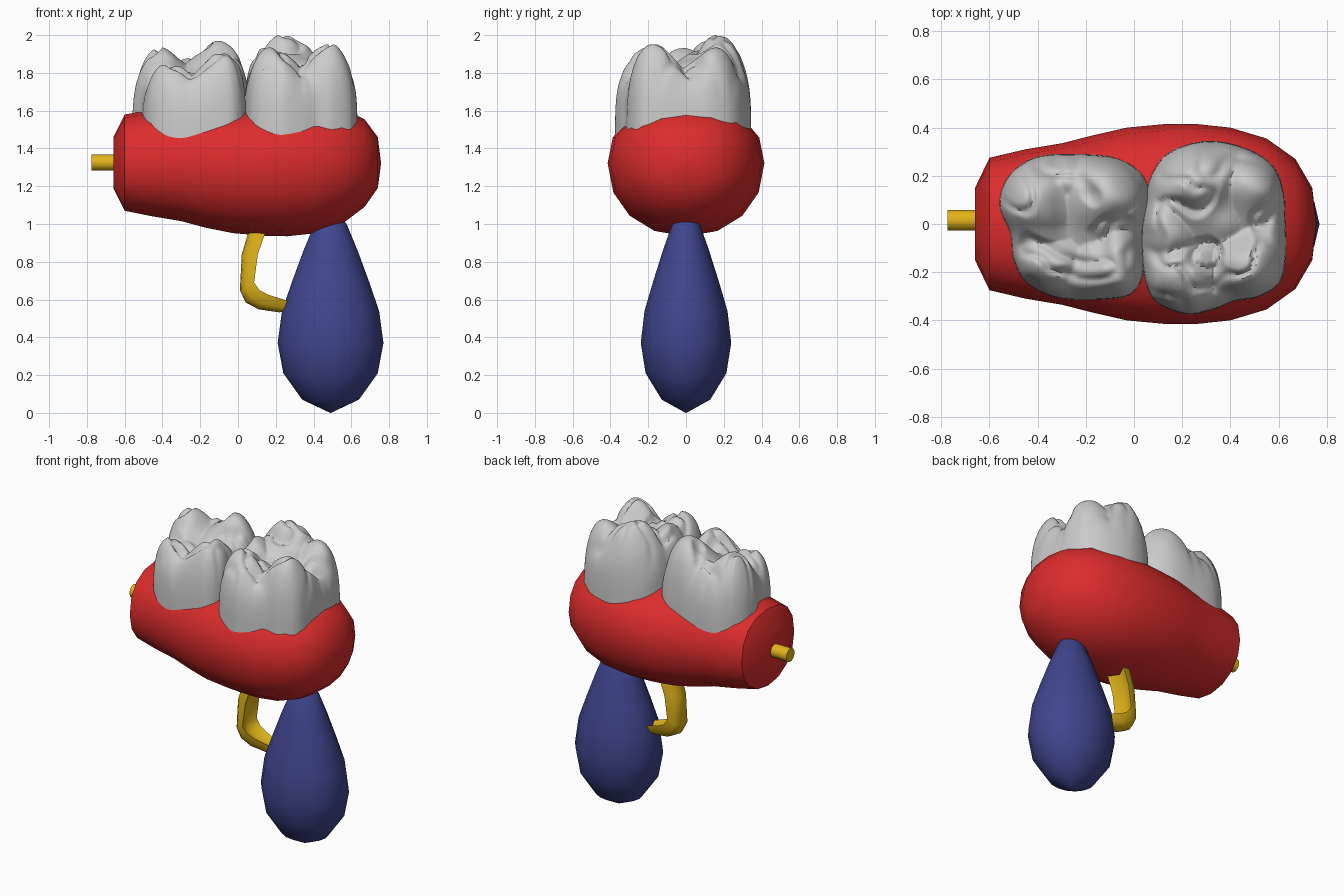
import bpy, math
from mathutils import Vector, noise

if "Cube" in bpy.data.objects:
    bpy.data.objects.remove(bpy.data.objects["Cube"])


def material(name, rgb):
    m = bpy.data.materials.new(name)
    m.diffuse_color = (*rgb, 1)
    m.use_nodes = True
    m.node_tree.nodes["Principled BSDF"].inputs["Base Color"].default_value = m.diffuse_color
    return m


RED = material("red", (0.72, 0.025, 0.025))
BLUE = material("blue", (0.05, 0.06, 0.27))
GOLD = material("gold", (0.76, 0.46, 0.01))


def loft(name, rings, mat=None, angle=50):
    """Skin equal-length rings of points and close both ends."""
    n = len(rings[0])
    verts = [p for r in rings for p in r]
    faces = [(i * n + k, i * n + (k + 1) % n, (i + 1) * n + (k + 1) % n, (i + 1) * n + k)
             for i in range(len(rings) - 1) for k in range(n)]
    faces += [tuple(reversed(range(n))), tuple(range(len(verts) - n, len(verts)))]
    me = bpy.data.meshes.new(name)
    me.from_pydata(verts, [], faces)
    ob = bpy.data.objects.new(name, me)
    bpy.context.collection.objects.link(ob)
    if mat:
        me.materials.append(mat)
    bpy.context.view_layer.objects.active = ob
    ob.select_set(True)
    bpy.ops.object.mode_set(mode='EDIT')
    bpy.ops.mesh.select_all(action='SELECT')
    bpy.ops.mesh.remove_doubles(threshold=0.0002)
    bpy.ops.mesh.normals_make_consistent(inside=False)
    bpy.ops.object.mode_set(mode='OBJECT')
    bpy.ops.object.shade_smooth_by_angle(angle=math.radians(angle))
    ob.select_set(False)
    return ob


def power(v, e):
    return math.copysign(abs(v) ** e, v)


# Gum body: stations of x, half width, bottom z, top z
stations = [(-.66, .15, 1.19, 1.46), (-.60, .275, 1.07, 1.58), (-.45, .31, 1.04, 1.605),
            (-.30, .335, 1.015, 1.61), (-.17, .368, .98, 1.615), (-.03, .40, .952, 1.62),
            (.13, .415, .938, 1.625), (.26, .415, .935, 1.63), (.40, .40, .95, 1.63),
            (.55, .355, 1.0, 1.615), (.67, .27, 1.09, 1.555), (.74, .15, 1.19, 1.46),
            (.757, .004, 1.318, 1.326)]
rings = []
for x, w, lo, hi in stations:
    ring = []
    for k in range(16):
        a = math.tau * k / 16
        c, s = math.cos(a), math.sin(a)
        e = 2 / 2.35 if s > 0 else 2 / 2.1
        ring.append((x, w * power(c, e), 1.322 + power(s, e) * ((hi - 1.322) if s > 0 else (1.322 - lo))))
    rings.append(ring)
loft("gum_body", rings, RED)

# Pear-shaped handle: z, radius along x
pear = [(0, .002), (.07, .15), (.21, .25), (.37, .28), (.54, .257), (.70, .202),
        (.86, .143), (1.0, .085), (1.05, .04)]
loft("handle", [[(.49 + r * math.cos(math.tau * k / 16), .855 * r * math.sin(math.tau * k / 16), z)
                 for k in range(16)] for z, r in pear], BLUE, 60)

# Hooked trigger: outer edge, inner edge, half width; crescent section
hook = [((.06, 1.02), (.17, 1.02), .075), ((.05, .94), (.14, .94), .075),
        ((.02, .84), (.105, .84), .075), ((.01, .65), (.085, .69), .075),
        ((.04, .585), (.115, .648), .07), ((.11, .548), (.17, .622), .062),
        ((.22, .532), (.25, .598), .045), ((.31, .545), (.32, .575), .012)]
section = [(1, 1), (.9, .4), (.5, .08), (0, 0), (-.5, .08), (-.9, .4), (-1, 1), (0, .7)]
rings = []
for outer, inner, w in hook:
    ring = []
    for y, t in section:
        p = Vector(outer).lerp(Vector(inner), t)
        ring.append((p.x, y * w, p.y))
    rings.append(ring)
loft("trigger", rings, GOLD)

# Barrel stub
bpy.ops.mesh.primitive_cylinder_add(vertices=16, radius=.043, depth=.16,
                                    location=(-.695, .015, 1.325), rotation=(0, math.pi / 2, 0))
barrel = bpy.context.object
barrel.name = "barrel"
barrel.data.materials.append(GOLD)
bpy.ops.object.shade_smooth_by_angle()
barrel.select_set(False)


def smooth_outline(pts, steps=8):
    """Closed Catmull-Rom curve through the outline points."""
    out, n = [], len(pts)
    P = [Vector(p) for p in pts]
    for i in range(n):
        a, b, c, d = P[i - 1], P[i], P[(i + 1) % n], P[(i + 2) % n]
        for j in range(steps):
            t = j / steps
            out.append(.5 * (2 * b + (c - a) * t + (2 * a - 5 * b + 4 * c - d) * t * t
                             + (3 * b - a - 3 * c + d) * t ** 3))
    return out


def tooth(name, outline, centre, cusps, top, p, floor=1.765, base=1.36):
    """Crown with rounded shoulders; overlapping hills leave fissures where they meet."""
    c = Vector(centre)
    edge = smooth_outline(outline)

    def height(q):
        w = noise.noise(Vector((q.x * 6, q.y * 6, top))) * .04
        q = Vector((q.x + w, q.y - w))
        h = floor
        for x, y, z, s in cusps:
            d2 = (q.x - x) ** 2 + (q.y - y) ** 2
            h = max(h, floor + (z - floor) * math.exp(-d2 / (s * s)))
        ridge = abs(noise.noise(Vector((q.x * 7, q.y * 7, 3.3))))
        return h - .03 * max(0, 1 - 5 * ridge)

    shell = [(u, (1 - u ** p) ** (1 / p)) for u in [.9 * max(i, .02) / 30 for i in range(31)]]
    v0 = shell[-1][1]
    for i in range(1, 15):
        v = v0 * (1 - i / 14)
        shell.append(((1 - v ** p) ** (1 / p), v))
    rings = []
    for u, v in shell:
        ring = []
        for e in edge:
            q = c + (e - c) * u
            ring.append((q.x, q.y, base + (height(q) - base) * v))
        rings.append(ring)
    k = (top - base) / (max(pt[2] for r in rings for pt in r) - base)
    loft(name, [[(x, y, base + (z - base) * k) for x, y, z in r] for r in rings], None, 60)


# Molars: footprint outline, centre, cusps (x, y, z, spread)
tooth("left_molar",
      [(-.56, .08), (-.52, .2), (-.4, .28), (-.2, .29), (-.06, .27), (.04, .2), (.065, .1),
       (.04, -.05), (.04, -.2), (0, -.28), (-.08, -.31), (-.3, -.31), (-.44, -.25),
       (-.5, -.15), (-.515, -.04)],
      (-.24, -.01),
      [(-.40, -.19, 1.88, .17), (-.04, -.20, 1.96, .17), (-.43, .11, 1.96, .18),
       (-.10, .14, 1.99, .19), (-.27, .19, 1.90, .12)], 1.97, 4.5)
tooth("right_molar",
      [(.63, 0), (.63, -.15), (.6, -.25), (.51, -.305), (.42, -.32), (.33, -.355), (.22, -.375),
       (.1, -.33), (.05, -.25), (.03, -.1), (.04, .06), (.07, .2), (.15, .3), (.3, .345),
       (.45, .32), (.57, .25), (.62, .14)],
      (.325, -.015),
      [(.15, -.22, 1.95, .19), (.50, -.19, 1.97, .17), (.25, .18, 2.02, .21),
       (.11, .0, 1.95, .15), (.50, .17, 1.95, .17)], 2.0, 5)
